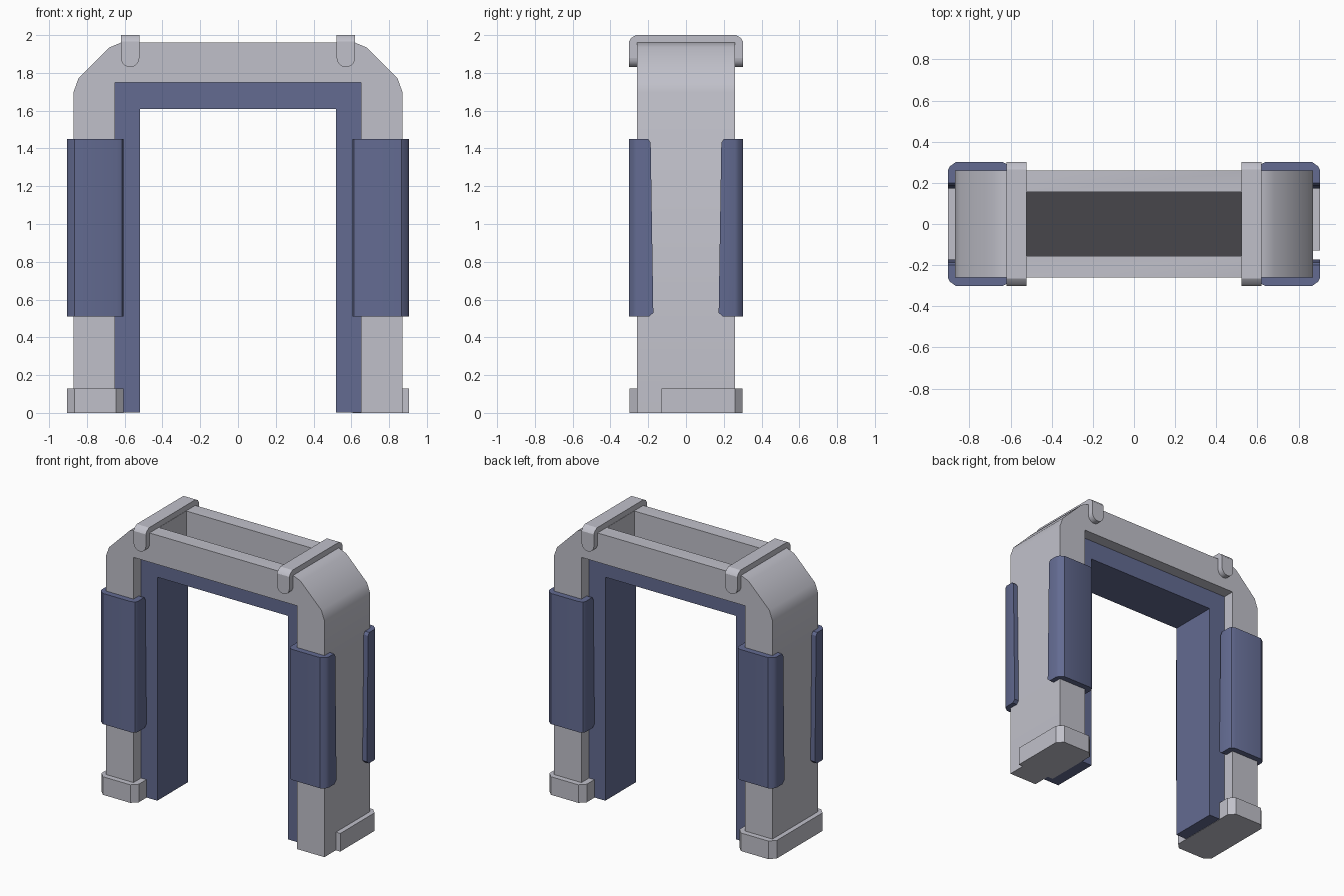
import bpy, bmesh, math

if "Cube" in bpy.data.objects:
    bpy.data.objects.remove(bpy.data.objects["Cube"])

def material(name, rgb):
    m = bpy.data.materials.new(name)
    m.diffuse_color = (*rgb, 1)
    m.use_nodes = True
    m.node_tree.nodes["Principled BSDF"].inputs["Base Color"].default_value = m.diffuse_color
    return m

GREY = material("light grey", (0.53, 0.53, 0.59))
BLUE = material("slate blue", (0.125, 0.147, 0.285))
DARK = material("dark grey", (0.063, 0.061, 0.069))

def loft(name, rings, mat, smooth=True):
    """Skin a list of equal-length vertex rings and cap both ends."""
    bm = bmesh.new()
    vs = [[bm.verts.new(p) for p in r] for r in rings]
    n = len(vs[0])
    for a, b in zip(vs, vs[1:]):
        for i in range(n):
            j = (i + 1) % n
            bm.faces.new((a[i], a[j], b[j], b[i]))
    bm.faces.new(vs[0][::-1])
    bm.faces.new(vs[-1])
    bmesh.ops.recalc_face_normals(bm, faces=bm.faces)
    me = bpy.data.meshes.new(name)
    bm.to_mesh(me)
    bm.free()
    me.materials.append(mat)
    ob = bpy.data.objects.new(name, me)
    bpy.context.collection.objects.link(ob)
    bpy.ops.object.select_all(action='DESELECT')
    ob.select_set(True)
    bpy.context.view_layer.objects.active = ob
    if smooth:
        bpy.ops.object.shade_smooth_by_angle(angle=math.radians(30))
    return ob

def prism(name, pts, axis, a, b, mat, smooth=True):
    """Extrude a 2D profile along an axis from a to b."""
    put = {'x': lambda p, t: (t, p[0], p[1]),
           'y': lambda p, t: (p[0], t, p[1]),
           'z': lambda p, t: (p[0], p[1], t)}[axis]
    return loft(name, [[put(p, t) for p in pts] for t in (a, b)], mat, smooth)

def rect(x0, x1, y0, y1):
    return [(x0, y0), (x1, y0), (x1, y1), (x0, y1)]

def mirrored(half):
    return half + [(-x, z) for x, z in reversed(half)]

# Main arch with sloped shoulders
arch = prism("arch_frame", mirrored([
    (0.65, 1.75), (0.65, 0), (0.87, 0), (0.87, 1.70), (0.845, 1.77),
    (0.68, 1.935), (0.62, 1.96)][::-1]), 'y', -0.26, 0.26, GREY, False)

# Open trough in the top beam
cutter = prism("trough_cutter", rect(-0.52, 0.52, -0.155, 0.155), 'z', 1.765, 2.2, GREY, False)
cutter.hide_render = True
mod = arch.modifiers.new("trough", 'BOOLEAN')
mod.operation = 'DIFFERENCE'
mod.solver = 'EXACT'
mod.object = cutter
bpy.ops.object.select_all(action='DESELECT')
arch.select_set(True)
bpy.context.view_layer.objects.active = arch
bpy.ops.object.modifier_apply(modifier=mod.name)
bpy.data.objects.remove(cutter)
bpy.ops.object.shade_smooth_by_angle(angle=math.radians(30))
prism("trough_floor", rect(-0.52, 0.52, -0.155, 0.155), 'z', 1.76, 1.769, DARK, False)

# Blue inner door lining
prism("inner_lining", mirrored([(0.65, 1.75), (0.65, 0.002), (0.52, 0.002), (0.52, 1.61)]),
      'y', -0.175, 0.175, BLUE, False)

for s, side in ((-1, "left"), (1, "right")):
    # Padded guards on the front and back of each leg
    for t, face in ((-1, "front"), (1, "back")):
        rings = []
        for z, y in ((0.51, 0.195), (0.53, 0.173), (1.43, 0.187), (1.45, 0.20)):
            pts = [(0.607, y), (0.607, 0.275), (0.615, 0.29), (0.642, 0.302),
                   (0.865, 0.302), (0.895, 0.28), (0.905, 0.26), (0.905, y)]
            rings.append([(s * x, t * v, z) for x, v in pts])
        loft(f"{side}_{face}_pad", rings, BLUE)

    # Foot collar: full on the left, open at the front corner on the right
    c = 0.04
    foot = [(0.607, 0.30 - c), (0.607 + c, 0.30), (0.905 - c, 0.30), (0.905, 0.30 - c)]
    if s < 0:
        foot += [(x, -y) for x, y in reversed(foot)]
    else:
        foot += [(0.905, -0.13), (0.607, -0.13)]
    prism(f"{side}_foot", [(s * x, y) for x, y in foot], 'z', 0, 0.13, GREY)

    # Clip bridging the top beam, with rounded tabs hanging down both faces
    x0, x1 = sorted((s * 0.522, s * 0.62))
    prism(f"{side}_clip", mirrored([
        (0.265, 2.0), (0.29, 1.985), (0.302, 1.965), (0.302, 1.88),
        (0.26, 1.88), (0.26, 1.955)]), 'x', x0, x1, GREY)
    xm, r = (x0 + x1) / 2, (x1 - x0) / 2
    tab = [(xm + r * math.cos(a), 1.88 + 0.05 * math.sin(a))
           for a in (math.pi + math.pi * i / 10 for i in range(11))]
    for t, face in ((-1, "front"), (1, "back")):
        prism(f"{side}_{face}_clip_tab", tab, 'y', t * 0.255, t * 0.302, GREY)
